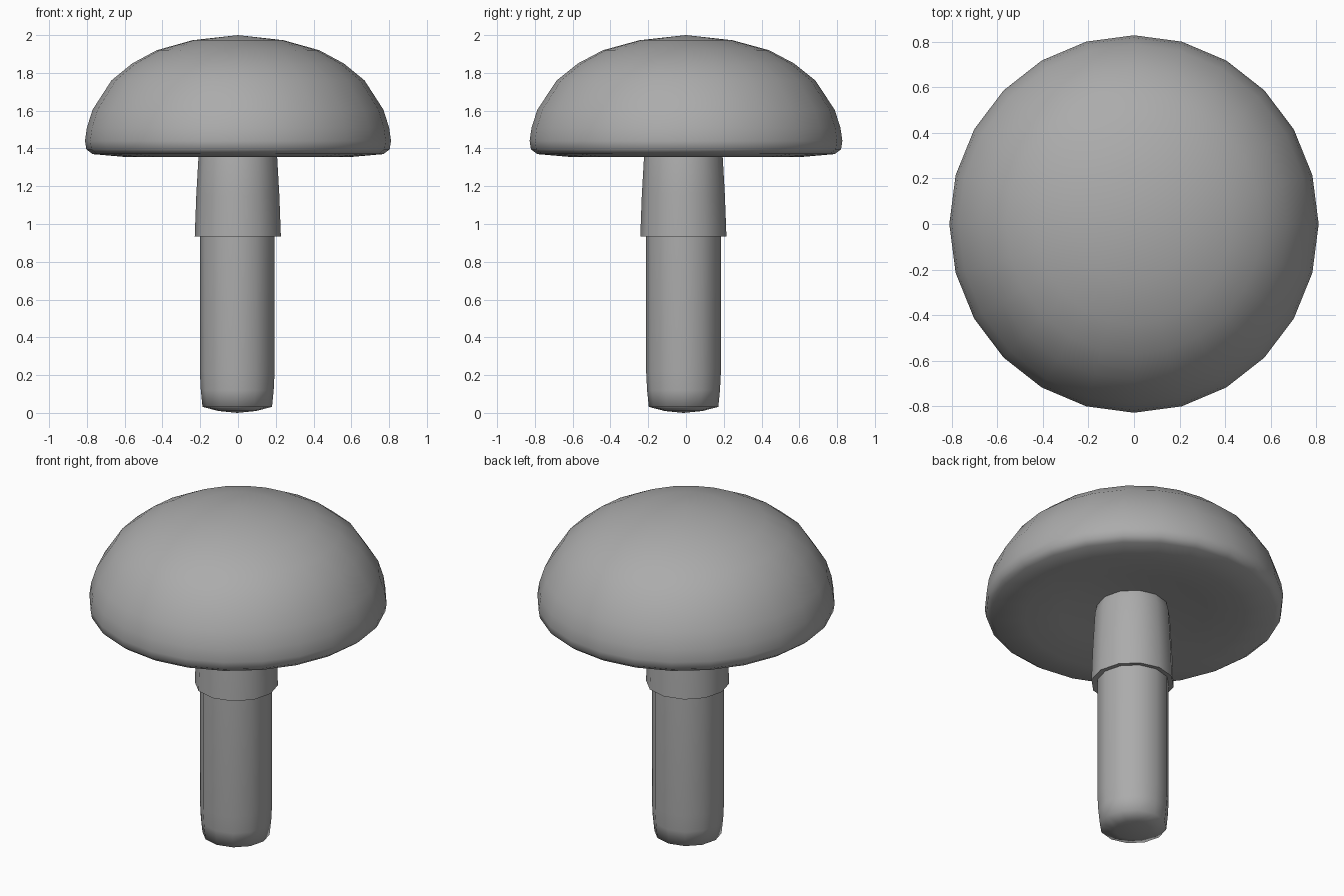
import bpy, bmesh
from math import sin, cos, pi, radians

if "Cube" in bpy.data.objects:
    bpy.data.objects.remove(bpy.data.objects["Cube"])

# Dark grey used on every part
grey = bpy.data.materials.new("dark_grey")
grey.diffuse_color = (0.41, 0.41, 0.41, 1)
grey.use_nodes = True
grey.node_tree.nodes["Principled BSDF"].inputs["Base Color"].default_value = grey.diffuse_color


def lathe(name, profile, sides, y_scale=1.0, offset=(0, 0), angle=80):
    """Spin (radius, z) points about z; radius 0 makes a pole."""
    bm = bmesh.new()
    rings = []
    for r, z in profile:
        count = sides if r > 0 else 1
        rings.append([bm.verts.new((r * cos(2 * pi * i / sides) + offset[0],
                                    r * y_scale * sin(2 * pi * i / sides) + offset[1], z))
                      for i in range(count)])
    for a, b in zip(rings, rings[1:]):
        for i in range(sides):
            j = (i + 1) % sides
            quad = [a[i % len(a)], a[j % len(a)], b[j % len(b)], b[i % len(b)]]
            bm.faces.new(list(dict.fromkeys(quad)))
    bmesh.ops.recalc_face_normals(bm, faces=bm.faces)
    mesh = bpy.data.meshes.new(name)
    bm.to_mesh(mesh)
    bm.free()
    mesh.materials.append(grey)
    ob = bpy.data.objects.new(name, mesh)
    bpy.context.collection.objects.link(ob)
    bpy.ops.object.select_all(action='DESELECT')
    ob.select_set(True)
    bpy.context.view_layer.objects.active = ob
    bpy.ops.object.shade_smooth_by_angle(angle=radians(angle))
    return ob


# Domed cap with a rounded rim and a slightly hollow underside
lathe("cap", [(0, 2.0), (0.24, 1.973), (0.43, 1.92), (0.56, 1.85), (0.67, 1.76),
              (0.77, 1.605), (0.80, 1.51), (0.81, 1.44), (0.803, 1.395),
              (0.77, 1.37), (0.60, 1.355), (0.40, 1.38), (0.19, 1.41), (0, 1.42)],
      24, y_scale=1.022)

# Stem with a blunt, softened foot
lathe("stem", [(0, 0.0), (0.10, 0.01), (0.184, 0.032), (0.193, 0.12), (0.198, 0.22),
               (0.198, 0.95), (0.19, 1.415), (0, 1.415)],
      12, offset=(-0.004, -0.013))

# Flared skirt hanging around the upper stem
lathe("skirt", [(0.195, 1.415), (0.208, 1.36), (0.22, 1.15), (0.228, 0.935),
                (0.19, 0.94)],
      12, offset=(-0.001, -0.014), angle=60)
